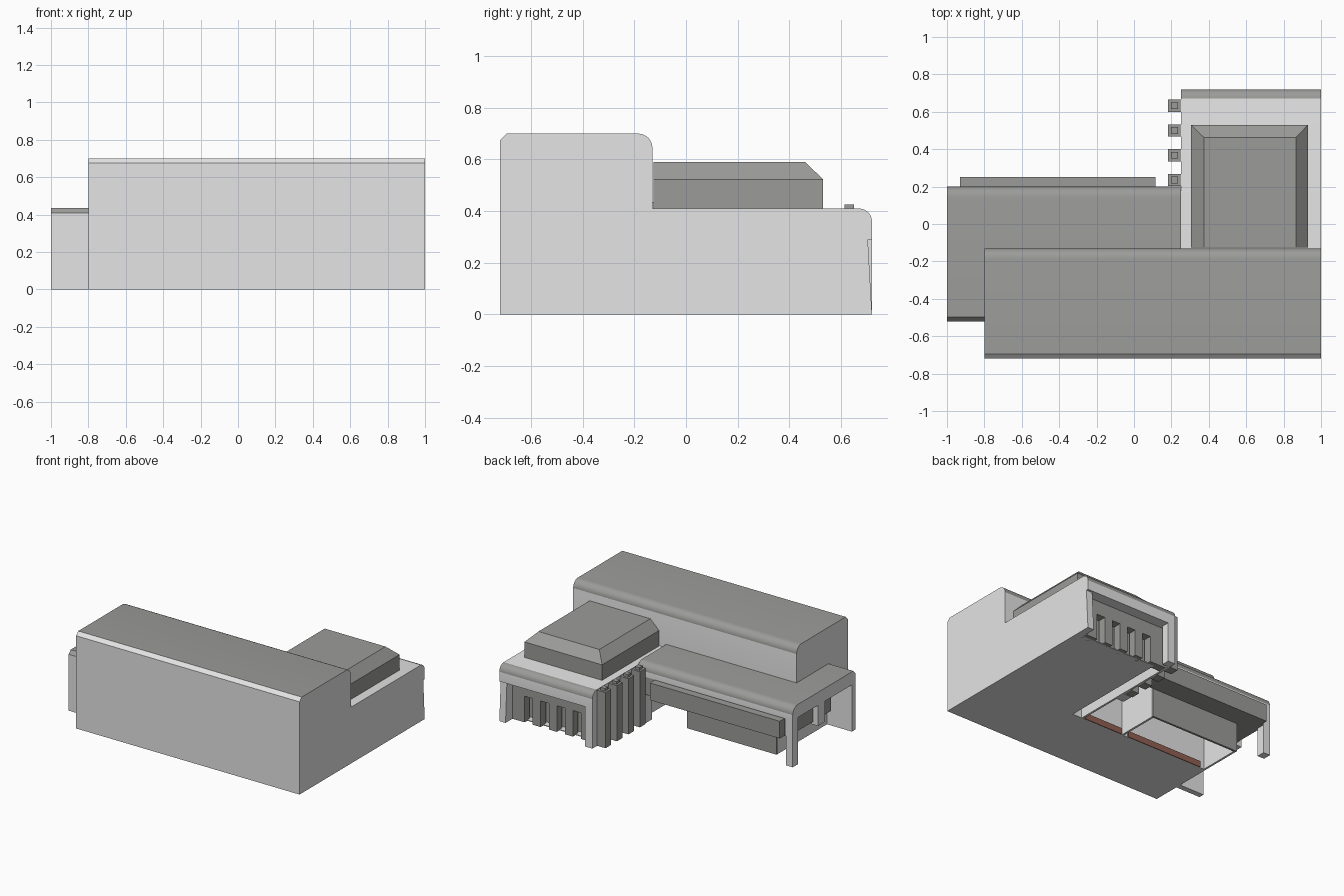
import bpy, bmesh, math

if "Cube" in bpy.data.objects:
    bpy.data.objects.remove(bpy.data.objects["Cube"])

def material(name, c):
    m = bpy.data.materials.new(name)
    m.diffuse_color = (*c, 1)
    m.use_nodes = True
    m.node_tree.nodes["Principled BSDF"].inputs["Base Color"].default_value = m.diffuse_color
    return m

LIGHT = material("light_concrete", (0.78, 0.78, 0.78))
ROOF = material("roof_grey", (0.33, 0.33, 0.32))
BROWN = material("brown_sill", (0.28, 0.12, 0.085))

def make(name, bm, mats, rule=None):
    bmesh.ops.recalc_face_normals(bm, faces=bm.faces)
    bm.normal_update()
    me = bpy.data.meshes.new(name)
    for m in mats:
        me.materials.append(m)
    if rule:
        for f in bm.faces:
            f.material_index = rule(f.normal)
    bm.to_mesh(me)
    bm.free()
    ob = bpy.data.objects.new(name, me)
    bpy.context.collection.objects.link(ob)
    return ob

def frustum(name, x, y, z, mat, top_x=None, top_y=None):
    """Box whose top rectangle may be smaller than its base."""
    tx, ty = top_x or x, top_y or y
    bm = bmesh.new()
    rings = []
    for (xs, ys, h) in ((x, y, z[0]), (tx, ty, z[1])):
        rings.append([bm.verts.new((xs[i], ys[j], h)) for i, j in ((0, 0), (1, 0), (1, 1), (0, 1))])
    a, b = rings
    bm.faces.new(a[::-1])
    bm.faces.new(b)
    for i in range(4):
        k = (i + 1) % 4
        bm.faces.new((a[i], a[k], b[k], b[i]))
    return make(name, bm, [mat])

def extrude_x(name, pts, x0, x1, mats, rule):
    """Extrude a (y, z) profile along x."""
    bm = bmesh.new()
    a = [bm.verts.new((x0, y, z)) for y, z in pts]
    b = [bm.verts.new((x1, y, z)) for y, z in pts]
    bm.faces.new(a)
    bm.faces.new(b[::-1])
    for i in range(len(pts)):
        k = (i + 1) % len(pts)
        bm.faces.new((a[i], a[k], b[k], b[i]))
    ob = make(name, bm, mats, rule)
    bpy.context.view_layer.objects.active = ob
    ob.select_set(True)
    bpy.ops.object.shade_smooth_by_angle(angle=math.radians(30))
    ob.select_set(False)

def round_back(y, z, r, n=6):
    """Quarter arc from the flat roof down to the back wall."""
    return [(y - r + r * math.sin(t), z - r + r * math.cos(t))
            for t in [i * math.pi / 2 / n for i in range(n + 1)]]

# Tall front hall: light walls, floor and chamfer, grey roof
extrude_x("main_hall", [(-.72, 0), (-.72, .675), (-.695, .70)] + round_back(-.13, .70, .055)
          + [(-.13, .36), (-.22, .36), (-.22, 0)],
          -.8, 1, [LIGHT, ROOF],
          lambda n: 1 if n.z > .8 or (n.y > .1 and n.z > .05) else 0)

# Right wing: light roof with grey rounded edge, light walls
extrude_x("right_wing_roof", [(-.13, .29), (-.13, .41)] + round_back(.72, .41, .05) + [(.72, .29)],
          .25, 1, [LIGHT, ROOF], lambda n: 1 if .05 < n.z < .995 else 0)
frustum("right_wing_side_wall", (.95, 1), (-.22, .72), (0, .36), LIGHT, None, (-.22, .70))
frustum("right_wing_inner_wall", (.25, .265), (-.22, .66), (0, .29), LIGHT)
frustum("right_wing_corner_leg", (.25, .31), (.66, .72), (0, .29), LIGHT)
frustum("right_wing_floor", (.34, .95), (-.22, .61), (0, .006), LIGHT)

# Recessed entrance: lintel, piers and doors
frustum("entrance_lintel", (.265, .95), (.58, .64), (.19, .29), ROOF)
edges = [.95] + [e for c in (.82, .69, .56, .43) for e in (c + .033, c - .033)] + [.265]
for i in range(0, len(edges), 2):
    frustum("entrance_pier", (edges[i + 1], edges[i]), (.58, .64), (0, .19), ROOF)
frustum("entrance_doors", (.34, .95), (.555, .56), (.006, .29), ROOF)

# Raised roof block with sloping sides
frustum("roof_block_base", (.305, .93), (-.125, .53), (.41, .523), ROOF)
frustum("roof_block_slope", (.305, .93), (-.125, .53), (.523, .59), ROOF,
        (.375, .865), (-.125, .462))

# Row of buttress pillars with stepped caps
for y in (.235, .368, .50, .632):
    frustum("pillar", (.183, .25), (y - .033, y + .033), (0, .405), ROOF)
    frustum("pillar_cap", (.198, .235), (y - .018, y + .018), (.405, .425), ROOF)

# Left wing roof slab with front chamfer and rounded back
extrude_x("left_wing_roof", [(-.52, .34), (-.52, .41), (-.497, .435)] + round_back(.20, .435, .055) + [(.20, .34)],
          -1, .25, [LIGHT, ROOF], lambda n: 1 if n.z > .05 or n.z < -.9 else 0)

# Left wing supports and thin walls, open underneath
frustum("left_wing_front_wall", (-1, -.8), (-.52, -.48), (0, .34), LIGHT)
frustum("left_wing_back_leg", (-1, -.945), (.14, .20), (0, .34), LIGHT)
frustum("left_wing_inner_leg", (.19, .25), (.12, .20), (0, .34), LIGHT)
frustum("left_wing_back_wall", (-.8, -.08), (.085, .10), (0, .34), ROOF)
frustum("left_wing_end_wall", (-.8, -.785), (-.22, .085), (0, .36), LIGHT)
frustum("passage_wall", (-.095, -.08), (-.22, .085), (0, .34), LIGHT)
frustum("left_wing_soffit", (-.945, .19), (.10, .195), (.21, .34), ROOF)
frustum("side_window_band", (-.96, -.8), (-.30, .14), (.21, .34), ROOF)
frustum("side_window_post", (-1, -.94), (-.17, -.09), (.19, .34), LIGHT)

# Long canopy box on the back
frustum("back_canopy", (-.93, .115), (.19, .25), (.21, .335), ROOF)

# Thin brown sills at the foot of the hall's back wall
for x in ((-.75, -.13), (-.07, .24)):
    frustum("brown_sill", x, (-.22, -.213), (0, .045), BROWN)
